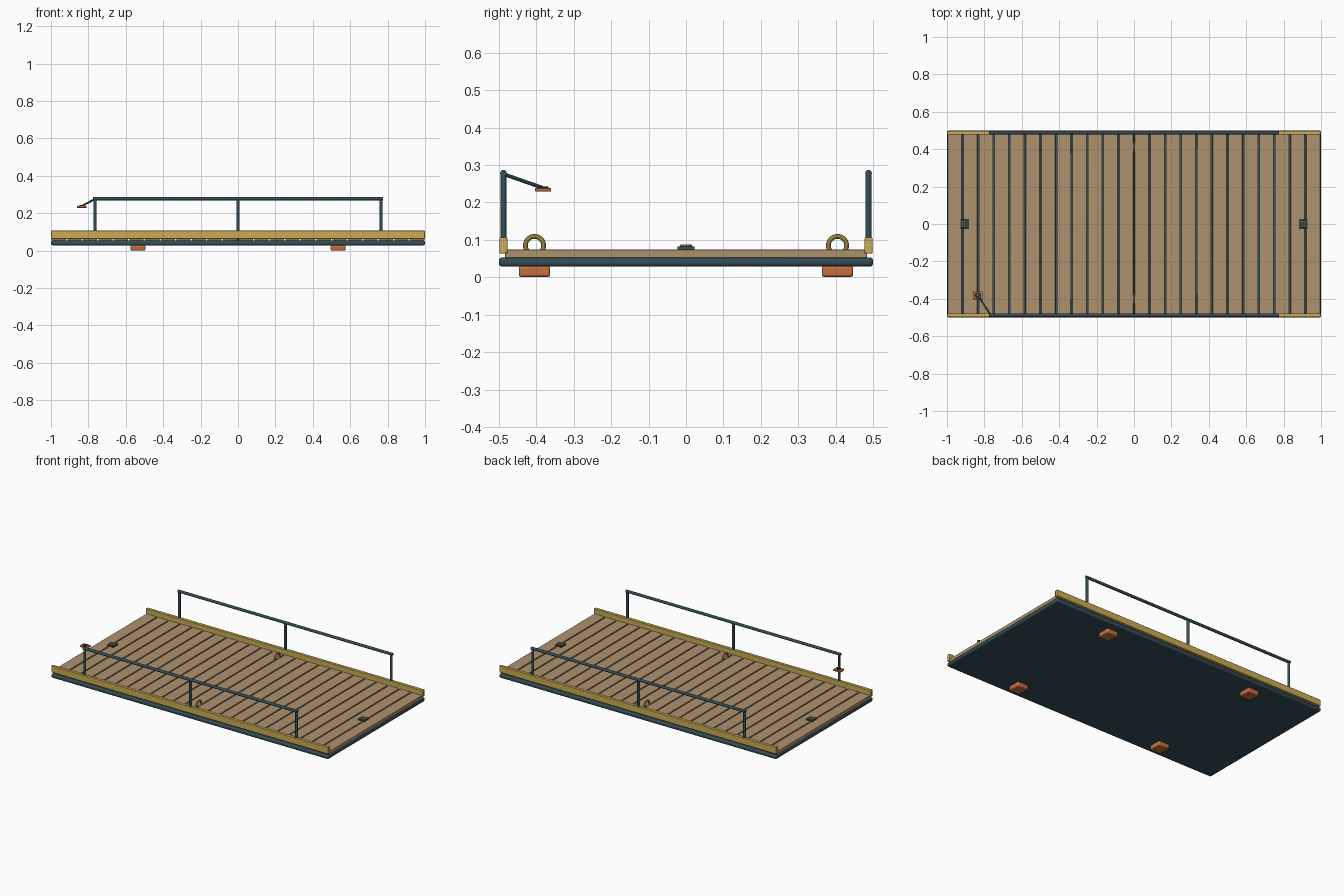
import bpy
import math
from mathutils import Vector

cube = bpy.data.objects.get("Cube")
if cube:
    bpy.data.objects.remove(cube, do_unlink=True)


def material(name, rgb):
    m = bpy.data.materials.new(name)
    m.use_nodes = True
    color = (*rgb, 1)
    m.diffuse_color = color
    m.node_tree.nodes["Principled BSDF"].inputs["Base Color"].default_value = color
    return m


STEEL = material("dark blue steel", (0.035, 0.075, 0.095))
WOOD = material("tan wood", (0.42, 0.29, 0.16))
YELLOW = material("safety yellow", (0.60, 0.41, 0.09))
ORANGE = material("burnt orange", (0.56, 0.16, 0.055))


def finish(name, mat, bevel=0, segments=2):
    ob = bpy.context.object
    ob.name = name
    ob.data.materials.append(mat)
    if bevel:
        mod = ob.modifiers.new("soft edges", "BEVEL")
        mod.width = bevel
        mod.segments = segments
    bpy.ops.object.shade_smooth_by_angle(angle=math.radians(35))
    return ob


def box(name, center, size, mat, bevel=0):
    bpy.ops.mesh.primitive_cube_add(size=1, location=center)
    bpy.context.object.scale = size
    bpy.ops.object.transform_apply(location=False, rotation=False, scale=True)
    return finish(name, mat, bevel)


def rod(name, start, end, radius, mat):
    a, b = Vector(start), Vector(end)
    bpy.ops.mesh.primitive_cylinder_add(vertices=16, radius=radius,
                                        depth=(b - a).length, location=(a + b) / 2)
    bpy.context.object.rotation_euler = (b - a).to_track_quat("Z", "Y").to_euler()
    return finish(name, mat)


def ring(name, center, major, minor, mat, rotation=(0, 0, 0)):
    bpy.ops.mesh.primitive_torus_add(location=center, rotation=rotation,
                                     major_radius=major, minor_radius=minor,
                                     major_segments=24, minor_segments=10)
    return finish(name, mat)


# Steel base and cross planks
box("base_frame", (0, 0, 0.041), (2, 1, 0.025), STEEL, 0.008)
PLANKS = 24
pitch = 2 / PLANKS
for i in range(PLANKS):
    box(f"deck_plank_{i + 1}", (-1 + pitch * (i + 0.5), 0, 0.063),
        (pitch - 0.008, 0.968, 0.022), WOOD, 0.0015)

# Curbs, guard rails and lifting rings on both sides
for side, y in (("front", -0.488), ("back", 0.488)):
    box(f"{side}_curb", (0, y, 0.085), (2, 0.021, 0.043), YELLOW, 0.003)
    rod(f"{side}_handrail", (-0.774, y, 0.278), (0.774, y, 0.278), 0.009, STEEL)
    for i, x in enumerate((-0.765, 0, 0.765)):
        rod(f"{side}_rail_post_{i + 1}", (x, y, 0.07), (x, y, 0.278), 0.0085, STEEL)
    ring(f"{side}_lifting_ring", (0, math.copysign(0.405, y), 0.085),
         0.0245, 0.0065, YELLOW, (0, math.pi / 2, 0))

# Feet and end latches
for sx in (-1, 1):
    end = "right" if sx < 0 else "left"
    for sy in (-1, 1):
        box(f"{end}_{'front' if sy < 0 else 'back'}_foot",
            (sx * 0.535, sy * 0.405, 0.0155), (0.08, 0.084, 0.029), ORANGE, 0.006)
    box(f"{end}_latch_plate", (sx * 0.905, 0, 0.078), (0.046, 0.046, 0.01), STEEL, 0.002)
    ring(f"{end}_latch_ring", (sx * 0.905, 0, 0.084), 0.013, 0.004, YELLOW)

# Control pad on a bent arm at the front right corner
rod("control_arm", (-0.765, -0.488, 0.276), (-0.832, -0.385, 0.24), 0.005, STEEL)
box("control_pad", (-0.835, -0.382, 0.234), (0.052, 0.042, 0.01), ORANGE, 0.002)
ring("control_pad_ring", (-0.835, -0.382, 0.24), 0.011, 0.0035, STEEL)
